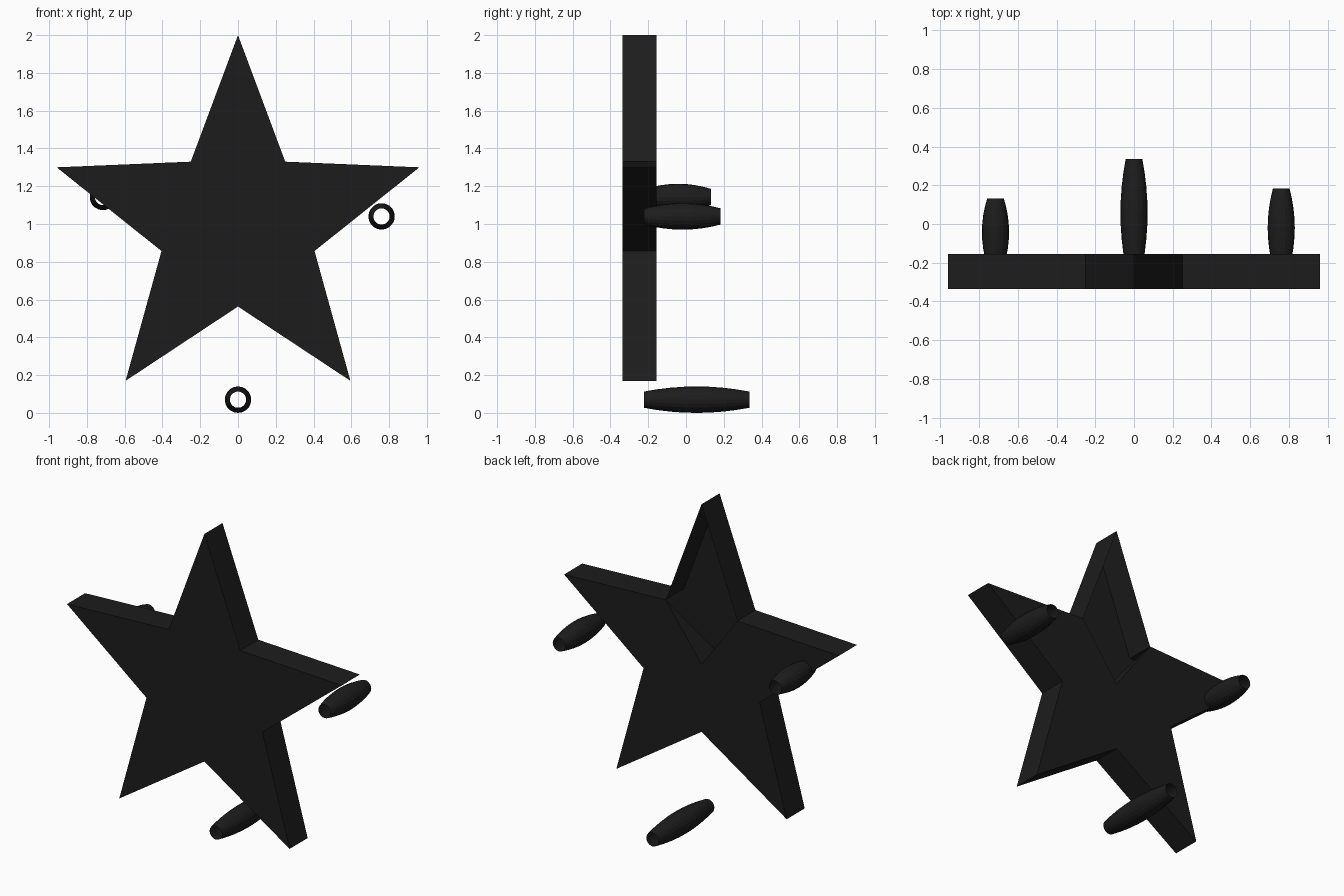
import bpy, bmesh
from math import sin, cos, pi

if "Cube" in bpy.data.objects:
    bpy.data.objects.remove(bpy.data.objects["Cube"])

dark = bpy.data.materials.new("near_black")
dark.diffuse_color = (0.012, 0.012, 0.012, 1)
dark.use_nodes = True
dark.node_tree.nodes["Principled BSDF"].inputs["Base Color"].default_value = dark.diffuse_color


def finish(bm, name, recalc=True):
    if recalc:
        bmesh.ops.recalc_face_normals(bm, faces=bm.faces)
    mesh = bpy.data.meshes.new(name)
    bm.to_mesh(mesh)
    bm.free()
    mesh.materials.append(dark)
    obj = bpy.data.objects.new(name, mesh)
    bpy.context.collection.objects.link(obj)
    return obj


# Star shell: flat front, side walls, back left open behind the top arm
half = [(0, 2.0), (0.25, 1.33), (0.96, 1.30), (0.405, 0.857), (0.595, 0.17), (0, 0.563)]
outline = half + [(-x, z) for x, z in half[-2:0:-1]]
n = len(outline)
bm = bmesh.new()
front = [bm.verts.new((x, -0.335, z)) for x, z in outline]
back = [bm.verts.new((x, -0.155, z)) for x, z in outline]
front_mid = bm.verts.new((0, -0.335, 0.988))
back_mid = bm.verts.new((0, -0.155, 0.988))
for i in range(n):
    j = (i + 1) % n
    bm.faces.new((front[i], front[j], back[j], back[i]))
    bm.faces.new((front[j], front[i], front_mid))
    if i not in (0, n - 1):
        bm.faces.new((back[i], back[j], back_mid))
# small inner walls at the opening
bm.faces.new((back[1], back_mid, front_mid))
bm.faces.new((back[n - 1], front_mid, back_mid))
finish(bm, "star_plate", recalc=False)


# Open barrel-shaped tube running along y
def tube(name, x, z, y0, y1, r_end=0.043, r_mid=0.07, sides=20, bands=8):
    bm = bmesh.new()
    rings = []
    for k in range(bands + 1):
        t = 2 * k / bands - 1
        r = r_end + (r_mid - r_end) * (1 - t * t)
        y = y0 + (y1 - y0) * k / bands
        rings.append([bm.verts.new((x + r * cos(2 * pi * s / sides), y,
                                    z + r * sin(2 * pi * s / sides)))
                      for s in range(sides)])
    for a, b in zip(rings, rings[1:]):
        for s in range(sides):
            t = (s + 1) % sides
            bm.faces.new((a[s], b[s], b[t], a[t]))
    finish(bm, name)


tube("lower_tube", 0, 0.07, -0.222, 0.335)
tube("right_tube", 0.76, 1.04, -0.222, 0.183)
tube("left_tube", -0.715, 1.143, -0.215, 0.132)
